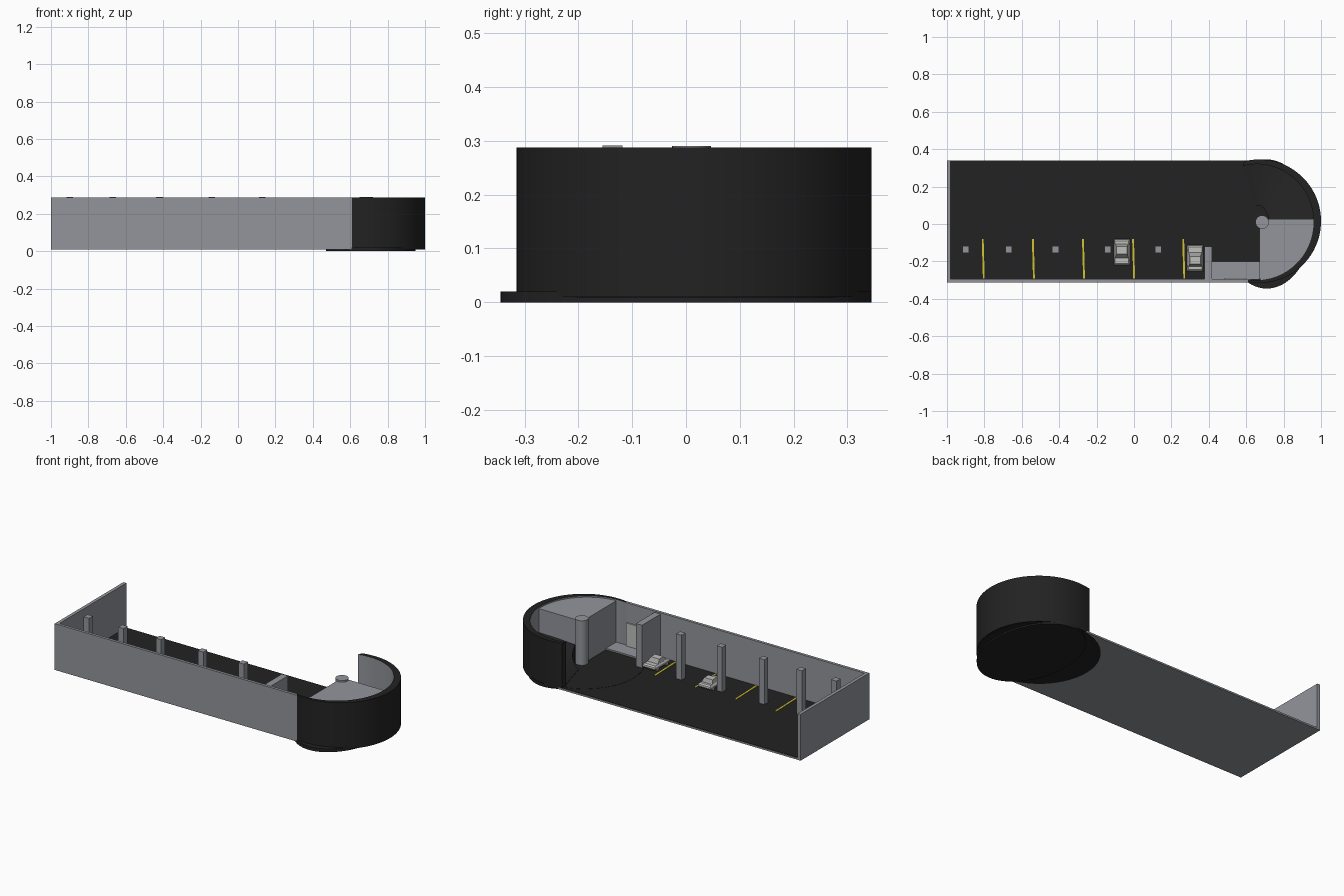
import bpy, bmesh, math
from mathutils import Vector

cube = bpy.data.objects.get("Cube")
if cube:
    bpy.data.objects.remove(cube)


def material(name, r, g, b):
    m = bpy.data.materials.new(name)
    m.use_nodes = True
    m.diffuse_color = (r, g, b, 1)
    m.node_tree.nodes["Principled BSDF"].inputs["Base Color"].default_value = (r, g, b, 1)
    return m


concrete = material("concrete grey", 0.29, 0.30, 0.33)
asphalt = material("asphalt black", 0.016, 0.016, 0.016)
yellow = material("line yellow", 0.65, 0.55, 0.03)
paint = material("car light grey", 0.52, 0.52, 0.50)
glass = material("car glass grey", 0.33, 0.33, 0.32)


def finish(name, bm, mats, smooth=False):
    bmesh.ops.recalc_face_normals(bm, faces=bm.faces[:])
    mesh = bpy.data.meshes.new(name)
    bm.to_mesh(mesh)
    bm.free()
    for m in mats:
        mesh.materials.append(m)
    ob = bpy.data.objects.new(name, mesh)
    bpy.context.collection.objects.link(ob)
    if smooth:
        bpy.ops.object.select_all(action='DESELECT')
        ob.select_set(True)
        bpy.context.view_layer.objects.active = ob
        bpy.ops.object.shade_smooth_by_angle(angle=math.radians(30))
    return ob


def prism(name, outline, z0, z1, mat, smooth=False):
    bm = bmesh.new()
    base = bm.faces.new([bm.verts.new((x, y, z0)) for x, y in outline])
    top = bmesh.ops.extrude_face_region(bm, geom=[base])["geom"]
    verts = [v for v in top if isinstance(v, bmesh.types.BMVert)]
    bmesh.ops.translate(bm, verts=verts, vec=(0, 0, z1 - z0))
    return finish(name, bm, [mat], smooth)


def box(name, x0, x1, y0, y1, z0, z1, mat):
    return prism(name, [(x0, y0), (x1, y0), (x1, y1), (x0, y1)], z0, z1, mat)


def arc(cx, cy, rx, ry, a0, a1, n):
    angles = [math.radians(a0 + (a1 - a0) * i / n) for i in range(n + 1)]
    return [(cx + rx * math.cos(a), cy + ry * math.sin(a)) for a in angles]


# Ground slab, road surface and straight walls
FLOOR, TOP = 0.022, 0.288
box("floor_slab", -1, 0.62, -0.31, 0.34, 0.01, 0.02, concrete)
box("road_surface", -0.982, 0.64, -0.295, 0.337, 0.019, FLOOR, asphalt)
box("front_wall", -1, 0.61, -0.312, -0.295, 0.01, TOP, concrete)
box("end_wall", -1, -0.98, -0.31, 0.34, 0.01, TOP, concrete)

# Round drum: base, floor and wall, dark outside and grey inside
prism("drum_base", arc(0.71, 0, 0.24, 0.345, 0, 355, 71), 0, 0.02, asphalt, True)
prism("drum_floor", arc(0.665, 0.013, 0.325, 0.325, 0, 355, 71), 0.008, 0.023, asphalt, True)
outer = arc(0.67, 0.015, 0.33, 0.33, -101, 104, 48)
inner = arc(0.655, 0.01, 0.305, 0.31, 104, -101, 48)
wall = prism("drum_wall", outer + inner, 0.01, TOP, asphalt, True)
wall.data.materials.append(concrete)
for p in wall.data.polygons:
    inward = Vector((0.66, 0.01, 0)) - p.center
    if abs(p.normal.z) < 0.5 and p.normal.dot(inward) > 0.1:
        p.material_index = 1

# Raised quarter deck with its corner column
deck = [(0.672, -0.29), (0.672, 0.028)] + arc(0.655, 0.01, 0.306, 0.311, 3, -86, 20)
prism("quarter_deck", deck, 0.02, 0.28, concrete)
prism("deck_column", arc(0.685, 0.01, 0.036, 0.036, 0, 345, 23), 0.02, 0.29, concrete, True)

# Curved ramp climbing around the drum to the deck
bm = bmesh.new()
steps = 20
near = arc(0.66, 0.01, 0.06, 0.09, 104, 0, steps)
far = arc(0.66, 0.01, 0.305, 0.312, 104, 0, steps)
rows = []
for i, (a, b) in enumerate(zip(near, far)):
    z = 0.025 + 0.115 * i / steps
    rows.append([bm.verts.new(c) for c in
                 ((*a, 0.015), (*b, 0.015), (*b, z), (*a, z))])
for r, s in zip(rows, rows[1:]):
    for k in range(4):
        bm.faces.new((r[k], r[k - 1], s[k - 1], s[k]))
bm.faces.new(rows[0])
bm.faces.new(rows[-1])
finish("curved_ramp", bm, [asphalt], True)

# Entrance bay: partition, low landing and door
box("partition_wall", 0.376, 0.416, -0.3, -0.12, 0.02, 0.28, concrete)
box("entrance_landing", 0.416, 0.672, -0.297, -0.2, 0.02, 0.032, concrete)
box("entrance_door", 0.48, 0.6, -0.297, -0.288, 0.032, 0.17, paint)

# Pillars and parking lines
for i, x in enumerate((-0.9, -0.67, -0.42, -0.14, 0.13)):
    box(f"pillar_{i + 1}", x - 0.018, x + 0.018, -0.155, -0.118, 0.02, 0.291, concrete)
for i in range(5):
    x = -0.808 + 0.268 * i
    prism(f"parking_line_{i + 1}",
          [(x, -0.292), (x + 0.01, -0.292), (x + 0.004, -0.08), (x - 0.006, -0.08)],
          FLOOR - 0.001, FLOOR + 0.003, yellow)


def loft(name, sections, mats):
    """Stack of rectangles: half width, rear y, front y, height."""
    bm = bmesh.new()
    rings = [[bm.verts.new(c) for c in ((-w, a, z), (w, a, z), (w, b, z), (-w, b, z))]
             for w, a, b, z in sections]
    bm.faces.new(rings[0])
    bm.faces.new(rings[-1])
    for r, s in zip(rings, rings[1:]):
        for k in range(4):
            bm.faces.new((r[k - 1], r[k], s[k], s[k - 1]))
    return finish(name, bm, mats)


def car(tag, x, y, turn):
    body = loft(f"{tag}_body", [(0.037, -0.064, 0.064, 0.008), (0.043, -0.07, 0.07, 0.018),
                                (0.042, -0.068, 0.068, 0.027), (0.036, -0.06, 0.06, 0.034)], [paint])
    cabin = loft(f"{tag}_cabin", [(0.036, -0.045, 0.032, 0.033), (0.028, -0.03, 0.01, 0.055)],
                 [paint, glass])
    for p in cabin.data.polygons:
        p.material_index = int(abs(p.normal.z) < 0.9)
    parts = [body, cabin]
    # Wheels
    for sx in (-1, 1):
        for sy in (-1, 1):
            bm = bmesh.new()
            bmesh.ops.create_cone(bm, cap_ends=True, segments=12, radius1=0.013,
                                  radius2=0.013, depth=0.012)
            for v in bm.verts:
                v.co = (v.co.z + sx * 0.037, v.co.x + sy * 0.043, v.co.y + 0.013)
            side, end = ("right", "left")[sx > 0], ("rear", "front")[sy > 0]
            parts.append(finish(f"{tag}_{end}_{side}_wheel", bm, [glass]))
    for ob in parts:
        ob.location = (x, y, FLOOR)
        ob.rotation_euler.z = turn


car("first_car", -0.065, -0.15, math.pi)
car("second_car", 0.327, -0.183, 0)
